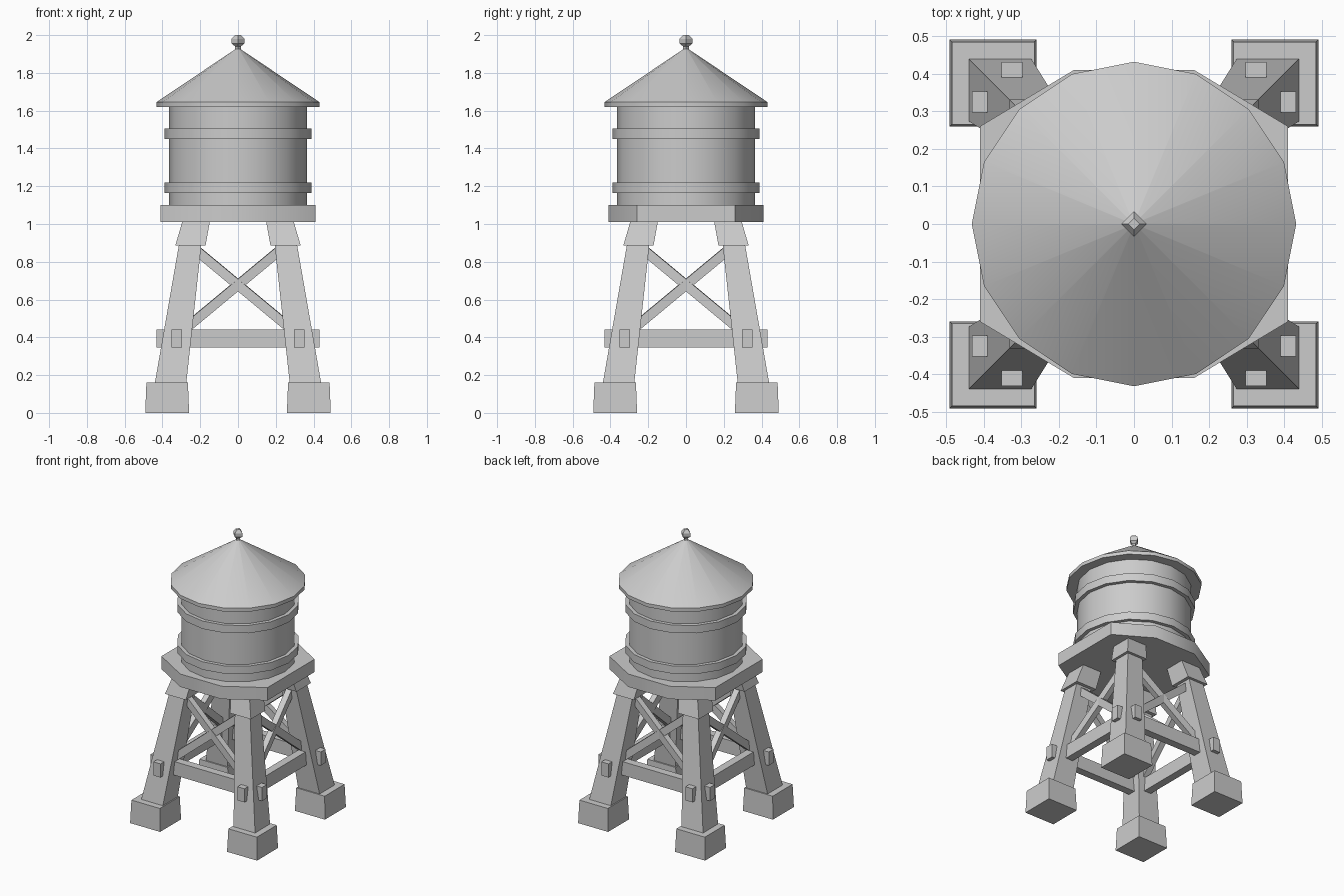
import bpy, bmesh, math
from mathutils import Vector

if "Cube" in bpy.data.objects:
    bpy.data.objects.remove(bpy.data.objects["Cube"])

grey = bpy.data.materials.new("plain grey")
grey.diffuse_color = (0.6, 0.6, 0.6, 1)
grey.use_nodes = True
grey.node_tree.nodes["Principled BSDF"].inputs["Base Color"].default_value = grey.diffuse_color


def loft(name, rings):
    """Join rings of points into a closed solid."""
    bm = bmesh.new()
    loops = [[bm.verts.new(p) for p in r] for r in rings]
    n = len(loops[0])
    for a, b in zip(loops, loops[1:]):
        for i in range(n):
            j = (i + 1) % n
            bm.faces.new((a[i], a[j], b[j], b[i]))
    bm.faces.new(loops[0][::-1])
    bm.faces.new(loops[-1])
    bmesh.ops.recalc_face_normals(bm, faces=bm.faces)
    me = bpy.data.meshes.new(name)
    bm.to_mesh(me)
    bm.free()
    me.materials.append(grey)
    for p in me.polygons:
        p.use_smooth = True
    me.set_sharp_from_angle(angle=math.radians(32))
    ob = bpy.data.objects.new(name, me)
    bpy.context.collection.objects.link(ob)
    return ob


def lathe(name, profile, sides=16):
    return loft(name, [[(r * math.cos(2 * math.pi * i / sides),
                         r * math.sin(2 * math.pi * i / sides), z)
                        for i in range(sides)] for r, z in profile])


def post(name, sx, sy, sections):
    """Square post leaning along the corner diagonal: (centre, half, z)."""
    return loft(name, [[(sx * c + h * u, sy * c + h * v, z)
                        for u, v in ((-1, -1), (1, -1), (1, 1), (-1, 1))]
                       for c, h, z in sections])


def beam(name, a, b, width, height):
    a, b = Vector(a), Vector(b)
    d = (b - a).normalized()
    side = d.cross(Vector((0, 0, 1))).normalized() * width / 2
    up = side.cross(d).normalized() * height / 2
    return loft(name, [[p - side - up, p + side - up, p + side + up, p - side + up]
                       for p in (a, b)])


# tank, bands, roof and finial
lathe("tank", [(0.365, 1.08), (0.365, 1.63)])
lathe("lower_band", [(0.39, 1.165), (0.39, 1.22)])
lathe("upper_band", [(0.39, 1.45), (0.39, 1.505)])
lathe("roof", [(0.432, 1.62), (0.432, 1.645), (0.004, 1.932)])
lathe("finial", [(0.015, 1.91), (0.015, 1.94), (0.034, 1.955),
                 (0.034, 1.98), (0.015, 2.0)], 4)

# eight-sided platform
outline = [(0.41, -0.26), (0.41, 0.26), (0.16, 0.41), (-0.16, 0.41),
           (-0.41, 0.26), (-0.41, -0.26), (-0.16, -0.41), (0.16, -0.41)]
loft("platform", [[(x, y, z) for x, y in outline] for z in (1.01, 1.1)])

# leaning legs with feet and caps
for sx in (-1, 1):
    for sy in (-1, 1):
        tag = ("left" if sx < 0 else "right") + ("_front" if sy < 0 else "_back")
        post("leg_" + tag, sx, sy, [(0.378, 0.088, 0.01), (0.235, 0.055, 1.02)])
        post("foot_" + tag, sx, sy, [(0.375, 0.116, 0.0), (0.375, 0.11, 0.16)])
        post("cap_" + tag, sx, sy, [(0.252, 0.08, 0.885), (0.218, 0.072, 1.03)])

# horizontal beams and crossed braces on all four sides
for k, side in enumerate(("front", "right", "back", "left")):
    c, s = round(math.cos(k * math.pi / 2)), round(math.sin(k * math.pi / 2))

    def turn(x, y, z):
        return (c * x - s * y, s * x + c * y, z)

    beam("beam_" + side, turn(-0.432, -0.325, 0.395), turn(0.432, -0.325, 0.395),
         0.055, 0.095)
    for m in (-1, 1):
        beam("brace_%s_%s" % (side, "a" if m < 0 else "b"),
             turn(-0.25 * m, -0.25, 0.885), turn(0.31 * m, -0.31, 0.42), 0.04, 0.05)
